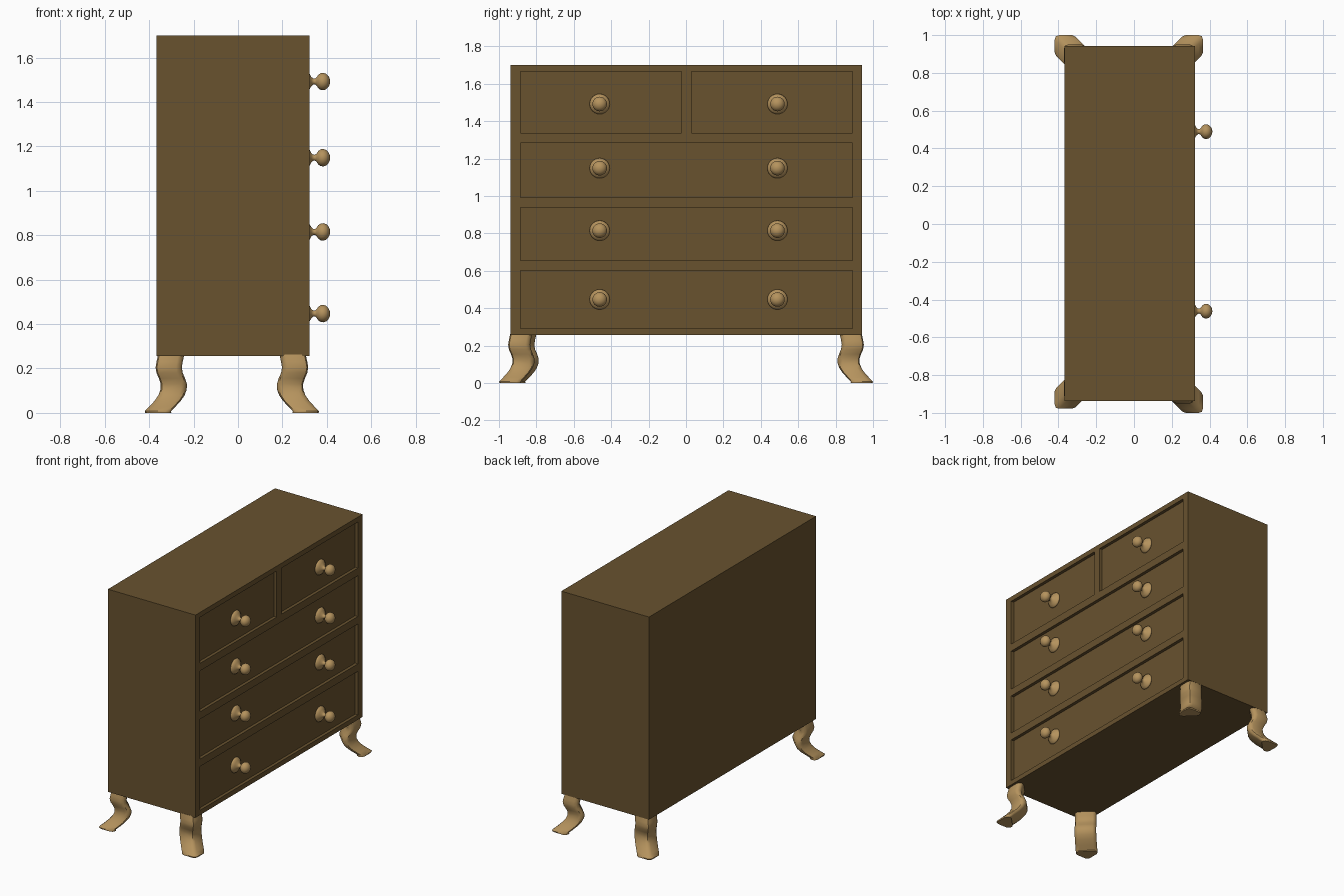
import bpy, bmesh, math
from mathutils import Matrix, Vector

if "Cube" in bpy.data.objects:
    bpy.data.objects.remove(bpy.data.objects["Cube"])


def material(name, rgb):
    m = bpy.data.materials.new(name)
    m.diffuse_color = (*rgb, 1)
    m.use_nodes = True
    m.node_tree.nodes["Principled BSDF"].inputs["Base Color"].default_value = m.diffuse_color
    return m


DARK = material("dark_wood", (0.14, 0.085, 0.028))
LIGHT = material("light_wood", (0.46, 0.29, 0.11))


def make_object(name, bm, mat):
    bmesh.ops.recalc_face_normals(bm, faces=bm.faces)
    me = bpy.data.meshes.new(name)
    bm.to_mesh(me)
    bm.free()
    me.materials.append(mat)
    ob = bpy.data.objects.new(name, me)
    bpy.context.collection.objects.link(ob)
    return ob


def smooth(ob, angle):
    bpy.ops.object.select_all(action='DESELECT')
    ob.select_set(True)
    bpy.context.view_layer.objects.active = ob
    bpy.ops.object.shade_smooth_by_angle(angle=math.radians(angle))


def add_box(bm, x0, x1, y0, y1, z0, z1):
    size = Matrix.Diagonal((x1 - x0, y1 - y0, z1 - z0, 1))
    place = Matrix.Translation(((x0 + x1) / 2, (y0 + y1) / 2, (z0 + z1) / 2))
    bmesh.ops.create_cube(bm, size=1, matrix=place @ size)


# Cabinet body with recessed drawer fronts on the +x side
FRONT, DEPTH = 0.322, 0.022
bm = bmesh.new()
add_box(bm, -0.368, FRONT, -0.938, 0.942, 0.257, 1.70)
body = make_object("cabinet_body", bm, DARK)

drawers = [(-0.885, -0.024, 1.337, 1.665), (0.029, 0.89, 1.337, 1.665)]
drawers += [(-0.885, 0.89, a, b) for a, b in
            ((0.992, 1.283), (0.655, 0.939), (0.291, 0.602))]
bm = bmesh.new()
for d in drawers:
    add_box(bm, FRONT - DEPTH, FRONT + 0.1, *d)
cutter = make_object("drawer_cutter", bm, DARK)
cutter.hide_render = True
mod = body.modifiers.new("drawer_recesses", 'BOOLEAN')
mod.object = cutter
mod.operation = 'DIFFERENCE'
mod.solver = 'EXACT'
bpy.context.view_layer.objects.active = body
bpy.ops.object.modifier_apply(modifier=mod.name)
bpy.data.objects.remove(cutter)

# Turned knobs: (x, radius) profile spun around the x axis
KNOB = [(0.298, 0), (0.298, 0.05), (0.304, 0.054), (0.312, 0.05), (0.322, 0.036),
        (0.330, 0.021), (0.338, 0.014), (0.347, 0.013), (0.354, 0.019),
        (0.362, 0.031), (0.373, 0.038), (0.385, 0.039), (0.397, 0.035),
        (0.407, 0.025), (0.413, 0.013), (0.415, 0)]


def knob(name, y, z):
    bm = bmesh.new()
    vs = [bm.verts.new((x, r, 0)) for x, r in KNOB]
    edges = [bm.edges.new(p) for p in zip(vs, vs[1:])]
    bmesh.ops.spin(bm, geom=vs + edges, cent=(0, 0, 0), axis=(1, 0, 0),
                   angle=math.tau, steps=24)
    bmesh.ops.remove_doubles(bm, verts=bm.verts, dist=1e-5)
    ob = make_object(name, bm, LIGHT)
    ob.location = (0, y, z)
    smooth(ob, 60)


for row, z in enumerate((1.492, 1.149, 0.815, 0.447)):
    for side, y in (("left", -0.4615), ("right", 0.489)):
        knob(f"knob_{side}_{row + 1}", y, z)

# Cabriole legs: corner-shaped section swept along an S curve on the diagonal
SECTION = [(-0.006, -0.006), (-0.024, 0), (-0.092, 0), (-0.11, -0.008),
           (-0.118, -0.026), (-0.112, -0.044), (-0.044, -0.112),
           (-0.026, -0.118), (-0.008, -0.11), (0, -0.092), (0, -0.024)]
PATH = [(0, -0.002), (0.008, 0), (0.03, -0.022), (0.055, -0.045), (0.08, -0.062),
        (0.105, -0.071), (0.13, -0.072), (0.155, -0.064), (0.18, -0.053),
        (0.205, -0.049), (0.23, -0.053), (0.262, -0.06)]


def leg(name, cx, cy):
    sx, sy = math.copysign(1, cx), math.copysign(1, cy)
    bm = bmesh.new()
    rings = [[bm.verts.new((cx + sx * (u + d), cy + sy * (v + d), z))
              for u, v in SECTION] for z, d in PATH]
    n = len(SECTION)
    for a, b in zip(rings, rings[1:]):
        for i in range(n):
            j = (i + 1) % n
            bm.faces.new((a[i], a[j], b[j], b[i]))
    bm.faces.new(rings[0])
    bm.faces.new(rings[-1])
    smooth(make_object(name, bm, LIGHT), 45)


leg("front_leg_left", 0.365, -1.0)
leg("front_leg_right", 0.365, 1.0)
leg("back_leg_left", -0.42, -0.978)
leg("back_leg_right", -0.42, 1.0)
